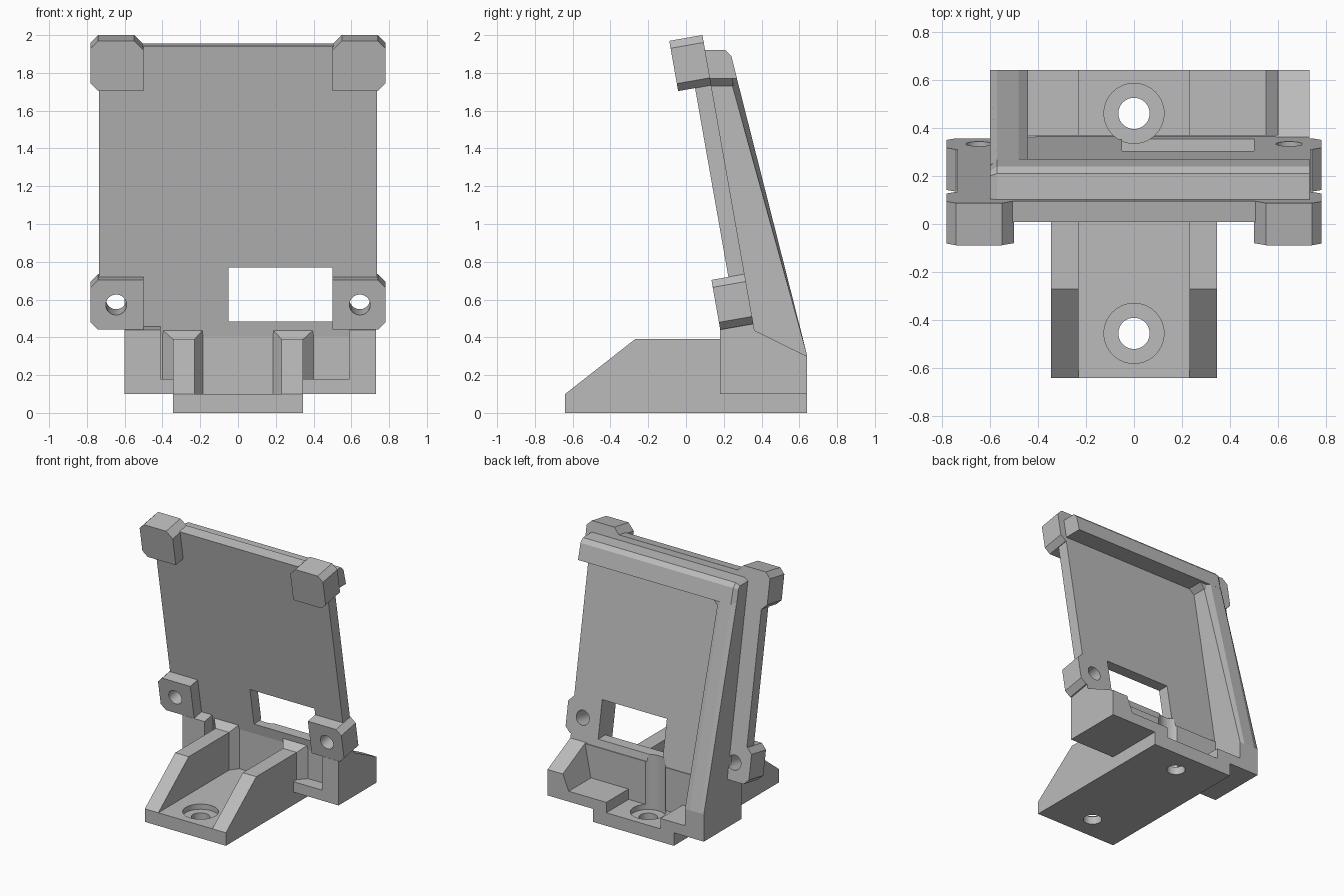
import bpy, bmesh, math
from mathutils import Matrix, Vector

old = bpy.data.objects.get("Cube")
if old:
    bpy.data.objects.remove(old, do_unlink=True)

grey = bpy.data.materials.new("plain grey")
grey.use_nodes = True
grey.diffuse_color = (0.5, 0.5, 0.5, 1)
grey.node_tree.nodes["Principled BSDF"].inputs["Base Color"].default_value = (0.5, 0.5, 0.5, 1)

# Leaning frame: local x across, y towards the back, z up the plate
TILT = Matrix.Translation((0, 0.31, 0.735)) @ Matrix.Rotation(math.radians(10), 4, 'X')


def finish(name, bm, frame=None):
    if frame:
        bm.transform(frame)
    bmesh.ops.recalc_face_normals(bm, faces=bm.faces)
    mesh = bpy.data.meshes.new(name)
    bm.to_mesh(mesh)
    bm.free()
    mesh.materials.append(grey)
    ob = bpy.data.objects.new(name, mesh)
    bpy.context.scene.collection.objects.link(ob)
    return ob


def loft(name, rings, frame=None):
    """Skin matching rings of points and cap both ends."""
    bm = bmesh.new()
    loops = [[bm.verts.new(p) for p in ring] for ring in rings]
    n = len(loops[0])
    for a, b in zip(loops, loops[1:]):
        for i in range(n):
            j = (i + 1) % n
            bm.faces.new((a[i], a[j], b[j], b[i]))
    bm.faces.new(loops[0])
    bm.faces.new(loops[-1])
    return finish(name, bm, frame)


def side_prism(name, profile, x0, x1):
    return loft(name, [[(x, y, z) for y, z in profile] for x in (x0, x1)])


def box(name, x, y, z, frame=None):
    ring = [(x[0], y[0]), (x[1], y[0]), (x[1], y[1]), (x[0], y[1])]
    return loft(name, [[(a, b, h) for a, b in ring] for h in z], frame)


def cylinder(name, centre, radius, depth, frame=None, along_y=False):
    bm = bmesh.new()
    bmesh.ops.create_cone(bm, cap_ends=True, segments=40, radius1=radius,
                          radius2=radius, depth=depth)
    if along_y:
        bm.transform(Matrix.Rotation(math.pi / 2, 4, 'X'))
    bm.transform(Matrix.Translation(centre))
    return finish(name, bm, frame)


def cut(targets, cutters):
    for ob in targets:
        for c in cutters:
            mod = ob.modifiers.new("cut", 'BOOLEAN')
            mod.operation = 'DIFFERENCE'
            mod.solver = 'EXACT'
            mod.object = c
        bpy.context.view_layer.update()
        graph = bpy.context.evaluated_depsgraph_get()
        mesh = bpy.data.meshes.new_from_object(ob.evaluated_get(graph))
        ob.modifiers.clear()
        ob.data = mesh
        for p in mesh.polygons:
            p.use_smooth = False
    for c in cutters:
        bpy.data.objects.remove(c, do_unlink=True)


# Leaning plate and the wall below it
plate = box("back_plate", (-0.735, 0.735), (-0.087, 0), (-0.268, 1.24), TILT)
skirt = box("plate_skirt", (-0.6, 0.73), (-0.087, 0), (-0.34, -0.268), TILT)
wall = box("lower_wall", (-0.6, 0.73), (0.28, 0.37), (0.1, 0.43))
cut([plate, skirt], [box("window_cutter", (-0.05, 0.5), (0, 0.7), (0.485, 0.77))])

# Four corner posts with chamfered outer corners and bored holes
bores = []
C = 0.04
for side, label in ((-1, "right"), (1, "left")):
    for low, high, level in ((-0.268, 0, "lower"), (1.015, 1.285, "upper")):
        c_in = 0.05 if level == "upper" else 0.001
        outline = [(0.5, low), (0.78 - C, low), (0.78, low + C), (0.78, high - C),
                   (0.78 - C, high), (0.5 + c_in, high), (0.5, high - c_in)]
        post = loft(f"{level}_{label}_post",
                    [[(side * x, w, v) for x, v in outline] for w in (-0.178, 0)], TILT)
        centre = (side * 0.645, -0.1, (low + high) / 2)
        cut([post], [cylinder("bore_cutter", centre, 0.055, 0.4, TILT, True)])
        bores.append(cylinder("bore_cutter", centre, 0.055, 0.26, TILT, True))
cut([plate], bores)

# Top flange with a bevelled end
flange = [(0.07, 1.92), (0.21, 1.92), (0.24, 1.89), (0.27, 1.77), (0.1, 1.77)]
slim = [(0.07, 1.90), (0.20, 1.90), (0.22, 1.88), (0.24, 1.77), (0.1, 1.77)]
loft("top_flange", [[(x, y, z) for y, z in prof]
                    for x, prof in ((-0.6, slim), (-0.57, flange), (0.73, flange))])

# Side rib with bevelled long edges, and the fillet where it meets the flange
def rib_profile(inset):
    return [(0.33, 0.1), (0.64, 0.1), (0.64, 0.31), (0.267 - inset, 1.78),
            (0.1, 1.78), (0.33, 0.42)]

loft("side_rib", [[(x, y, z) for y, z in rib_profile(i)]
                  for x, i in ((-0.6, 0.025), (-0.57, 0), (-0.48, 0), (-0.44, 0.035))])
loft("rib_corner_fillet", [[(-0.46, y, 1.78), (-0.39, y, 1.78), (-0.46, y, 1.71)]
                           for y in (0.11, 0.25)])

# Base blocks on both sides of the channel
block = [(0.18, 0.1), (0.37, 0.1), (0.37, 0.433), (0.355, 0.44), (0.355, 0.473), (0.18, 0.44)]
side_prism("right_block", block, -0.6, -0.41)
side_prism("left_front_block", block, 0.59, 0.73)
rear = [(0.36, 0.1), (0.64, 0.1), (0.64, 0.30), (0.36, 0.438)]
rear_low = [(0.36, 0.1), (0.64, 0.1), (0.64, 0.18), (0.36, 0.18)]
loft("left_rear_block", [[(x, y, z) for y, z in prof]
                         for x, prof in ((0.73, rear), (0.6, rear), (0.55, rear_low))])
box("right_base_floor", (-0.6, -0.23), (0.18, 0.64), (0.1, 0.18))
box("left_base_floor", (0.23, 0.73), (0.18, 0.64), (0.1, 0.18))

# Foot plate with two counterbored screw holes
foot = box("foot_plate", (-0.345, 0.345), (-0.64, 0.64), (0, 0.1))
for y in (-0.455, 0.46):
    cut([foot], [cylinder("screw_cutter", (0, y, 0.05), 0.065, 0.3)])
    cut([foot], [cylinder("head_cutter", (0, y, 0.16), 0.125, 0.2)])
cut([wall, skirt, plate], [cylinder("tool_cutter", (0, 0.46, 0.28), 0.125, 0.42)])

# Sloped rails, flared where they meet the wall
rail = [(-0.64, 0.1), (-0.27, 0.39), (0.29, 0.39), (0.29, 0.1)]
for side, label in ((-1, "right"), (1, "left")):
    side_prism(f"{label}_rail", rail, side * 0.23, side * 0.345)
    loft(f"{label}_rail_flare",
         [[(side * x, y, z) for x, z in ((a, 0.1), (b, 0.1), (b, h), (a, h))]
          for y, a, b, h in ((0.22, 0.23, 0.345, 0.39), (0.28, 0.185, 0.40, 0.44),
                             (0.29, 0.185, 0.40, 0.44))])
